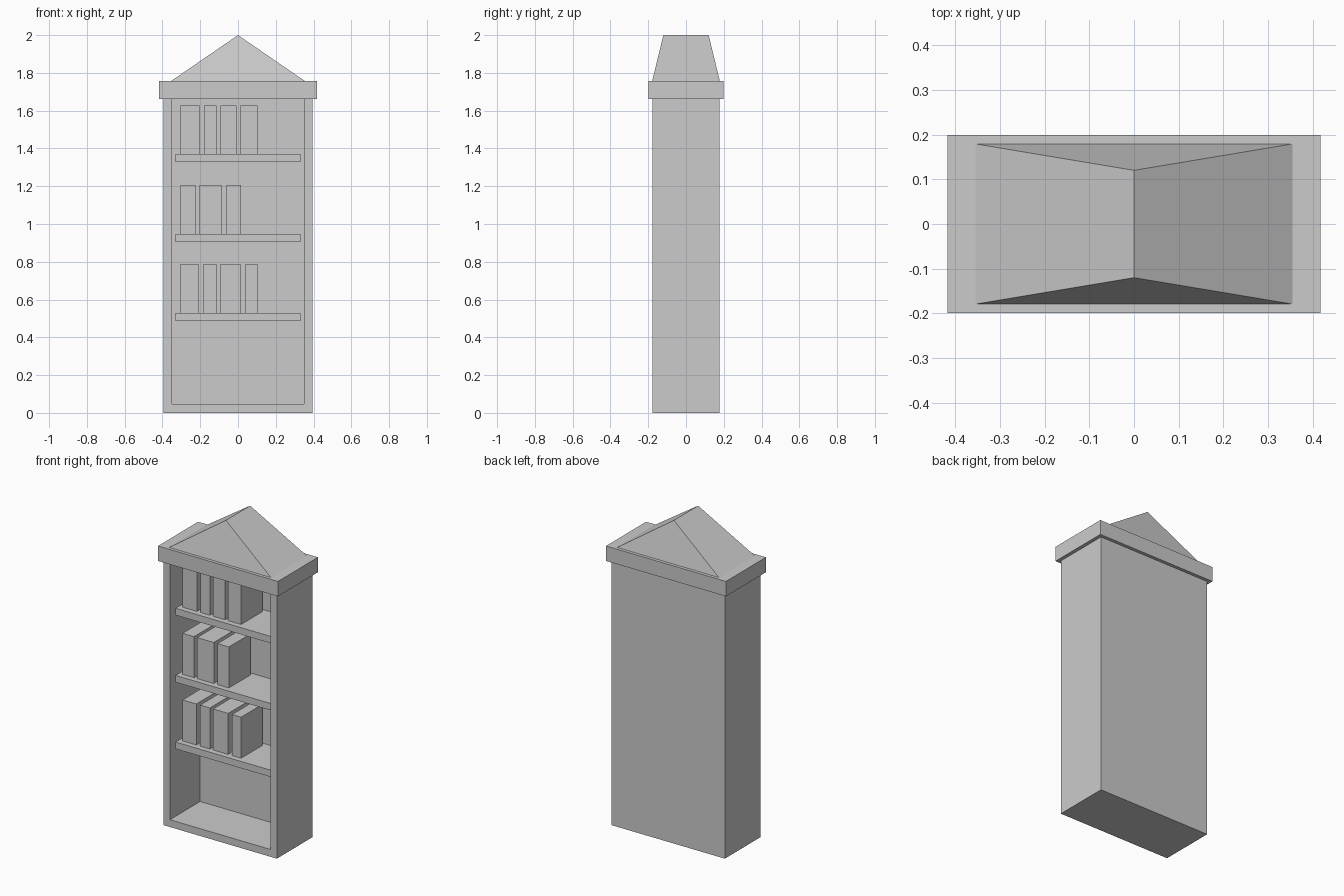
import bpy, bmesh

cube = bpy.data.objects.get("Cube")
if cube:
    bpy.data.objects.remove(cube, do_unlink=True)

# Single plain grey finish
grey = bpy.data.materials.new("plain_grey")
grey.use_nodes = True
colour = (0.6, 0.6, 0.6, 1.0)
grey.diffuse_color = colour
grey.node_tree.nodes["Principled BSDF"].inputs["Base Color"].default_value = colour


def finish(name, bm):
    bmesh.ops.recalc_face_normals(bm, faces=bm.faces)
    mesh = bpy.data.meshes.new(name)
    bm.to_mesh(mesh)
    bm.free()
    mesh.materials.append(grey)
    obj = bpy.data.objects.new(name, mesh)
    bpy.context.collection.objects.link(obj)
    return obj


def box_mesh(x, y, z):
    """Box from (low, high) ranges on each axis."""
    bm = bmesh.new()
    bmesh.ops.create_cube(bm, size=1)
    for v in bm.verts:
        v.co = [r[0] if c < 0 else r[1] for c, r in zip(v.co, (x, y, z))]
    return bm


def box(name, x, y, z):
    return finish(name, box_mesh(x, y, z))


# Cabinet: box with a recessed front, its top hidden inside the cornice
WALL, HALF_DEPTH, RECESS = 0.065, 0.178, 0.30
bm = box_mesh((-0.395, 0.395), (-HALF_DEPTH, HALF_DEPTH), (0, 1.732))
bm.normal_update()
front = min(bm.faces, key=lambda f: f.calc_center_median().y)
bmesh.ops.inset_region(bm, faces=[front], thickness=WALL)
result = bmesh.ops.extrude_face_region(bm, geom=[front])
back_verts = [g for g in result["geom"] if isinstance(g, bmesh.types.BMVert)]
if front.is_valid:
    bmesh.ops.delete(bm, geom=[front], context="FACES")
bmesh.ops.translate(bm, verts=back_verts, vec=(0, RECESS, 0))
finish("cabinet", bm)

# Cornice slab
box("cornice", (-0.417, 0.417), (-0.199, 0.199), (1.663, 1.757))

# Hipped roof: box whose top edges collapse to a ridge
bm = box_mesh((-0.354, 0.354), (-0.179, 0.179), (1.757, 2.0))
for v in bm.verts:
    if v.co.z > 1.9:
        v.co.x = 0
        v.co.y = 0.12 if v.co.y > 0 else -0.12
bmesh.ops.remove_doubles(bm, verts=bm.verts, dist=0.001)
finish("roof", bm)

# Shelves, each with a row of books given as left and right edges
rows = {
    "lower": (0.529, [(-0.305, -0.209), (-0.183, -0.115), (-0.093, 0.012), (0.039, 0.102)]),
    "middle": (0.948, [(-0.305, -0.225), (-0.204, -0.088), (-0.062, 0.017)]),
    "upper": (1.37, [(-0.305, -0.205), (-0.18, -0.115), (-0.093, -0.009), (0.012, 0.102)]),
}
for row, (top, books) in rows.items():
    box(row + "_shelf", (-0.33, 0.33), (-0.15, 0.122), (top - 0.043, top))
    for i, span in enumerate(books, 1):
        box(f"{row}_book_{i}", span, (-0.115, 0.1), (top, top + 0.258))
